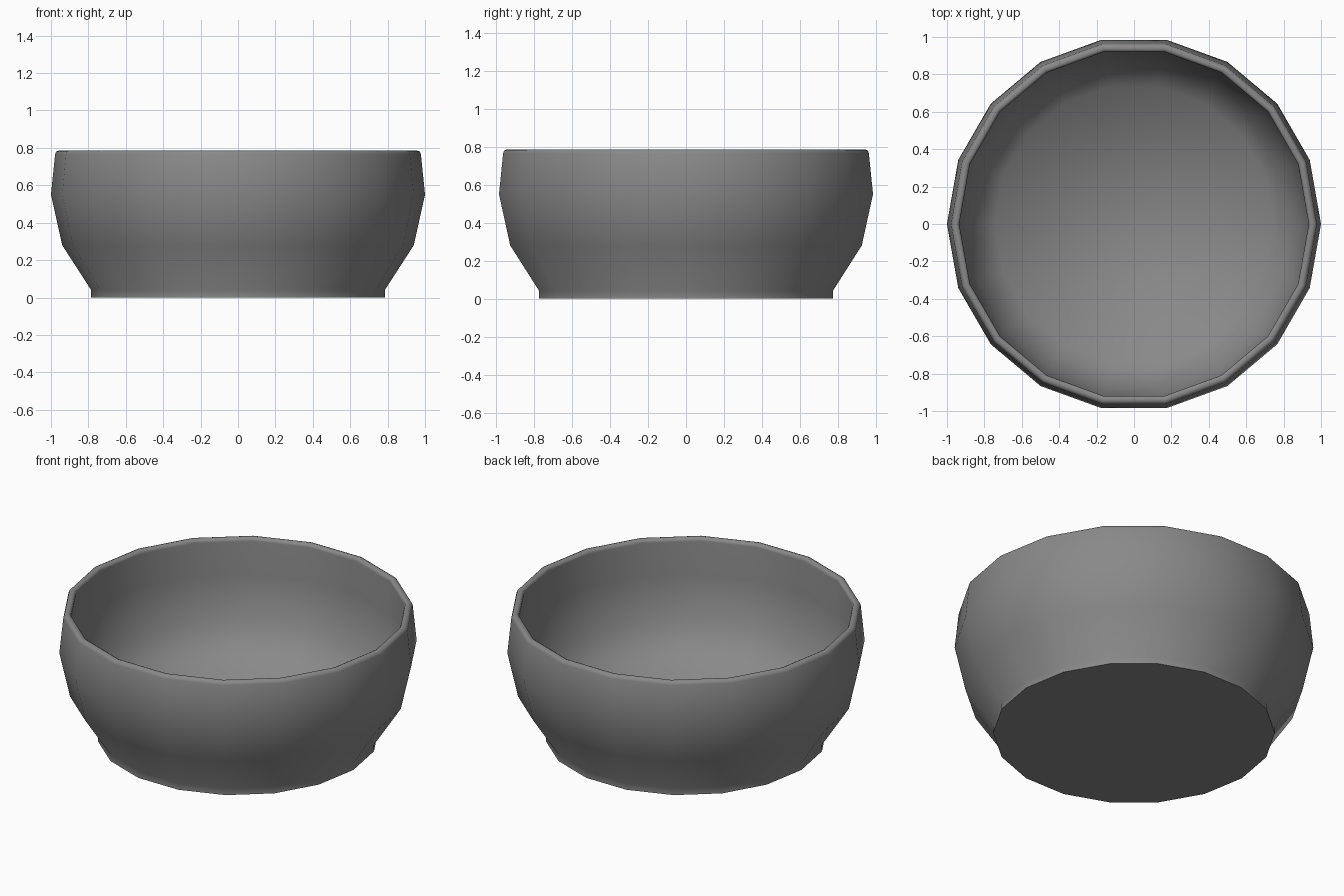
import bpy
import bmesh
from math import cos, sin, pi, radians

cube = bpy.data.objects.get("Cube")
if cube:
    bpy.data.objects.remove(cube, do_unlink=True)

SIDES = 18

# Grey glaze
grey = bpy.data.materials.new("grey")
grey.use_nodes = True
colour = (0.25, 0.25, 0.25, 1)
grey.diffuse_color = colour
grey.node_tree.nodes["Principled BSDF"].inputs["Base Color"].default_value = colour

# Profile (radius, height): foot, outer wall, rounded rim, inner wall, floor
profile = [(0.785, 0), (0.785, 0.04), (0.94, 0.28), (1, 0.55),
           (0.978, 0.765), (0.972, 0.78), (0.96, 0.785),
           (0.948, 0.785), (0.938, 0.78), (0.934, 0.765),
           (0.95, 0.55), (0.89, 0.29), (0.745, 0.07)]

bm = bmesh.new()
rings = [[bm.verts.new((r * cos(2 * pi * i / SIDES), r * sin(2 * pi * i / SIDES), z))
          for i in range(SIDES)] for r, z in profile]
for low, high in zip(rings, rings[1:]):
    for i in range(SIDES):
        j = (i + 1) % SIDES
        bm.faces.new((low[i], low[j], high[j], high[i]))

# Underside and inner floor
bm.faces.new(rings[0][::-1])
bm.faces.new(rings[-1])
bmesh.ops.recalc_face_normals(bm, faces=bm.faces)

mesh = bpy.data.meshes.new("bowl")
bm.to_mesh(mesh)
bm.free()
mesh.materials.append(grey)
bowl = bpy.data.objects.new("bowl", mesh)
bpy.context.collection.objects.link(bowl)

# Smooth walls, crisp edge around the underside
bpy.context.view_layer.objects.active = bowl
bowl.select_set(True)
bpy.ops.object.shade_smooth_by_angle(angle=radians(75))
